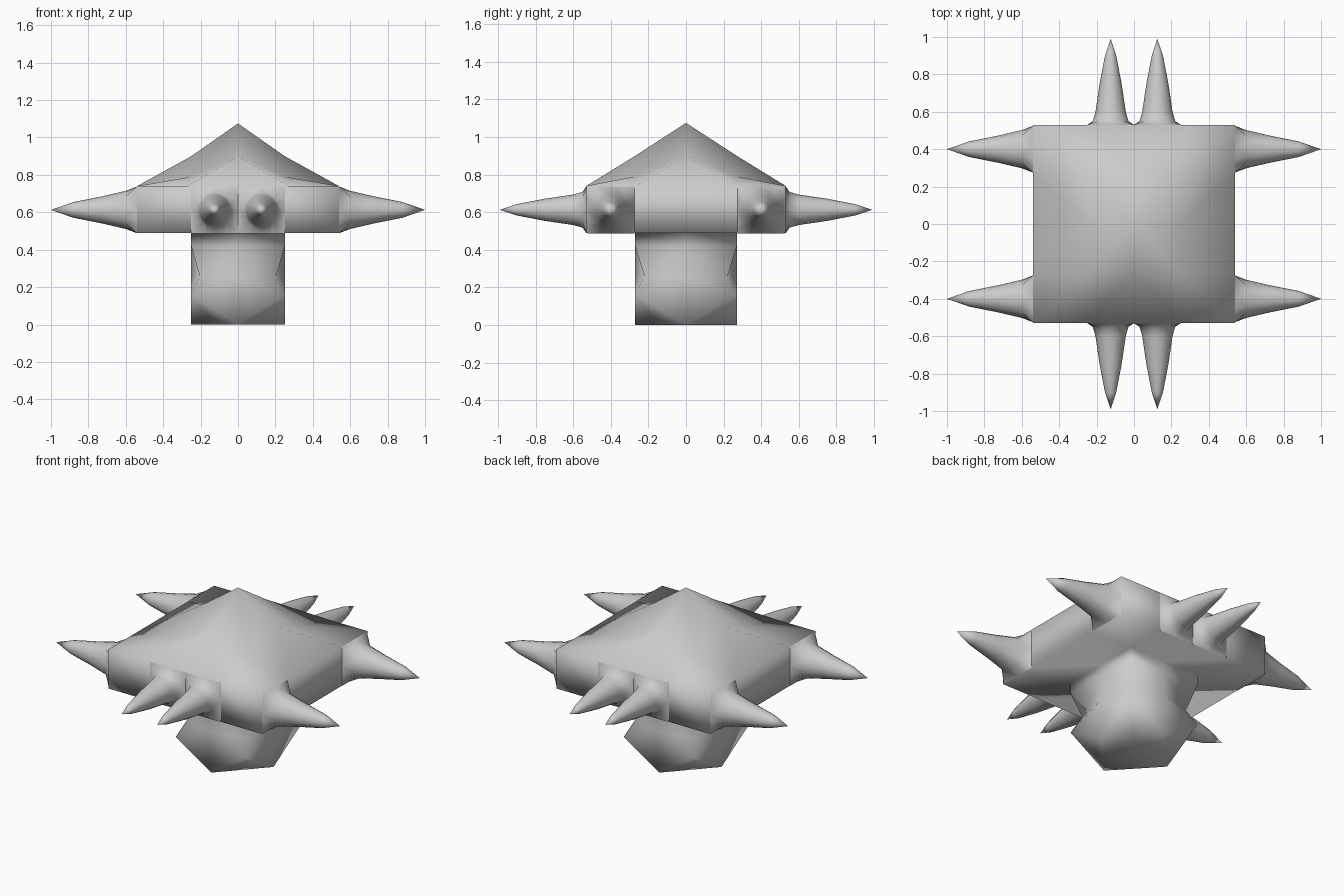
import bpy, bmesh, math
from mathutils import Matrix, Vector

old = bpy.data.objects.get("Cube")
if old:
    bpy.data.objects.remove(old, do_unlink=True)

grey = bpy.data.materials.new("plain grey")
grey.use_nodes = True
colour = (0.6, 0.6, 0.6, 1)
grey.diffuse_color = colour
grey.node_tree.nodes["Principled BSDF"].inputs["Base Color"].default_value = colour


def loft(name, rings, matrix=Matrix(), floor=False):
    """Skin a stack of point rings; a one-point ring becomes a tip."""
    bm = bmesh.new()
    loops = [[bm.verts.new(matrix @ Vector(p)) for p in ring] for ring in rings]
    for a, b in zip(loops, loops[1:]):
        n = len(a)
        for i in range(n):
            j = (i + 1) % n
            corners = [a[i], a[j], b[j % len(b)], b[i % len(b)]]
            bm.faces.new(list(dict.fromkeys(corners)))
    if floor:
        bm.faces.new(loops[0])
    bmesh.ops.remove_doubles(bm, verts=bm.verts, dist=0.0005)
    bmesh.ops.triangulate(bm, faces=bm.faces, quad_method="SHORT_EDGE")
    bmesh.ops.recalc_face_normals(bm, faces=bm.faces)
    mesh = bpy.data.meshes.new(name)
    bm.to_mesh(mesh)
    bm.free()
    mesh.materials.append(grey)
    mesh.shade_smooth()
    obj = bpy.data.objects.new(name, mesh)
    bpy.context.collection.objects.link(obj)


def square(x, y, z, corner_z=None, pinch=1, spread=0):
    """Square ring: corners can be pinched or moved in height, and each side
    has two inner points, which meet in the middle when spread is zero."""
    h = spread
    signs = [(1, h), (1, 1), (h, 1), (-h, 1), (-1, 1), (-1, h),
             (-1, -h), (-1, -1), (-h, -1), (h, -1), (1, -1), (1, -h)]
    ring = []
    for sx, sy in signs:
        corner = abs(sx * sy) == 1
        k = pinch if corner else 1
        height = corner_z if corner and corner_z is not None else z
        ring.append((sx * x * k, sy * y * k, height))
    return ring


# Body: diamond foot, waisted stem, flat underside, rim, roof with hollow corners
loft("stem_and_cap", [
    square(0.25, 0.27, 0, pinch=0.5),
    square(0.25, 0.27, 0, corner_z=0.16),
    square(0.25, 0.27, 0.26, pinch=0.82),
    square(0.25, 0.27, 0.42),
    square(0.25, 0.27, 0.49),
    square(0.54, 0.53, 0.49, spread=0.5),
    square(0.54, 0.53, 0.74, spread=0.5),
    square(0.25, 0.27, 0.9, corner_z=0.79),
    [(0, 0, 1.075)]], floor=True)


# Spikes: square root flaring into a round tapering point
def spike(name, profile, matrix):
    rings = []
    for k, (d, r) in enumerate(profile[:-1]):
        ring = []
        for i in range(16):
            a = math.tau * i / 16
            c, s = math.cos(a), math.sin(a)
            m = max(abs(c), abs(s)) if k == 0 else 1
            ring.append((d, r * c / m, r * s / m))
        rings.append(ring)
    rings.append([(profile[-1][0], 0, 0)])
    loft(name, rings, matrix)


SIDE = [(0.54, 0.125), (0.6, 0.102), (0.72, 0.074), (0.88, 0.042), (1.0, 0)]
ENDS = [(0.53, 0.125), (0.55, 0.095), (0.6, 0.081), (0.75, 0.059),
        (0.9, 0.03), (0.99, 0)]
for label, turn, offset, profile in (("left", 0, 0.4, SIDE), ("back", 90, 0.125, ENDS),
                                     ("right", 180, 0.4, SIDE), ("front", 270, 0.125, ENDS)):
    for n, sign in enumerate((-1, 1), 1):
        place = (Matrix.Rotation(math.radians(turn), 4, "Z")
                 @ Matrix.Translation((0, sign * offset, 0.613)))
        spike(f"{label}_spike_{n}", profile, place)
